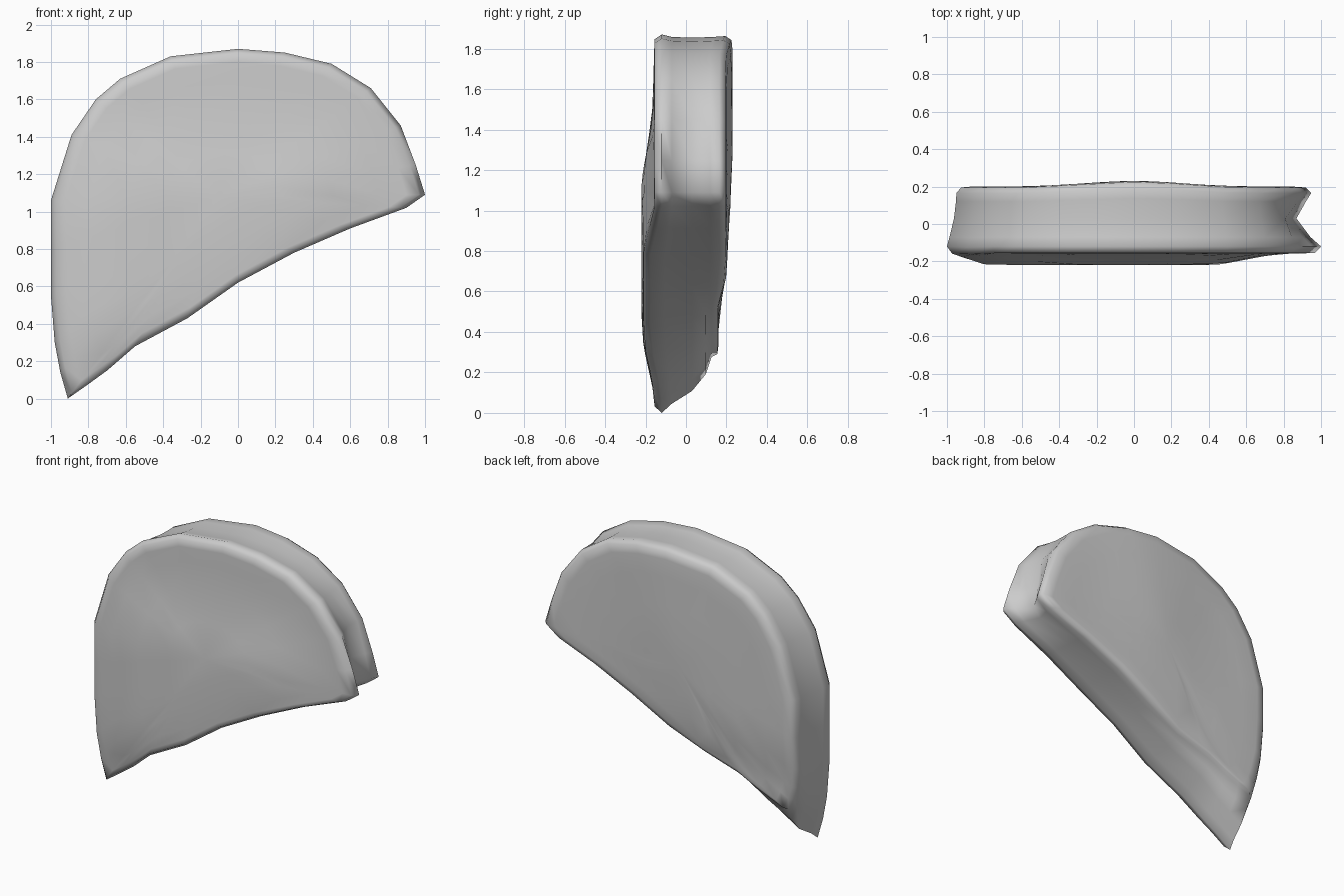
import bpy, bmesh

cube = bpy.data.objects.get("Cube")
if cube:
    bpy.data.objects.remove(cube)

# Single matte grey
grey = bpy.data.materials.new("light grey")
grey.use_nodes = True
colour = (0.6, 0.6, 0.6, 1)
grey.diffuse_color = colour
grey.node_tree.nodes["Principled BSDF"].inputs["Base Color"].default_value = colour

# Half-moon outline (x, z), clockwise from the low tip
outline = [(-.91, 0), (-.95, .14), (-.98, .3), (-1, .55), (-1, .8), (-1, 1.06), (-.89, 1.41),
           (-.76, 1.6), (-.63, 1.71), (-.36, 1.83), (0, 1.87), (.25, 1.85), (.5, 1.79),
           (.71, 1.66), (.87, 1.46), (.95, 1.25), (1, 1.09), (.9, 1.02), (.6, .91),
           (.3, .78), (0, .62), (-.27, .43), (-.55, .28), (-.7, .15), (-.81, .07)]
centre_x, centre_z = -.1, 1.08


def ramp(value, low, high):
    t = min(1, max(0, (value - low) / (high - low)))
    return t * t * (3 - 2 * t)


def front_bulge(x, z):
    """The front swells below the middle and thins again towards both tips."""
    return -.055 * ramp(-z, -1.5, -1.1) * ramp(-x, -.75, -.4) * ramp(z, .05, .4) * ramp(x, -1, -.8)


def back_bulge(x, z):
    """The back is fullest high in the middle and pinched at the low tip."""
    return .03 * ramp(-abs(x), -.6, 0) * ramp(z, .6, 1.3) - .04 * ramp(-z, -.7, -.5)


# Layers from front to back: depth, scale, side squeeze, tip lift, notch
layers = [(-.165, .3, 1, 0, 0), (-.165, .55, 1, 0, 0), (-.16, .78, 1, 0, 0),
          (-.157, .91, 1, 0, 0), (-.155, .97, 1, 0, 0), (-.12, 1, 1, 0, 0),
          (-.07, .985, 1, .05, .04), (.03, .98, .98, .15, .09), (.12, .985, .965, .3, .03),
          (.165, .99, .958, .45, 0), (.195, .965, .955, .45, 0), (.2, .9, .955, .45, 0),
          (.2, .75, .955, .4, 0), (.2, .5, .955, .3, 0), (.2, .25, .955, .2, 0)]

bm = bmesh.new()
rings = []
for depth, scale, squeeze, lift, notch in layers:
    ring = []
    for px, pz in outline:
        x = (centre_x + (px - centre_x) * scale) * squeeze
        z = centre_z + (pz - centre_z) * scale
        z += lift * max(0, .6 - z)
        x -= notch * ramp(px, .8, 1)
        bulge = front_bulge(x, z) * ramp(-depth, 0, .12) if depth < 0 else back_bulge(x, z) * ramp(depth, .05, .18)
        ring.append(bm.verts.new((x, depth + bulge, z)))
    rings.append(ring)

# Skin the layers and close both cheeks with fans
count = len(outline)
for a, b in zip(rings, rings[1:]):
    for i in range(count):
        j = (i + 1) % count
        bm.faces.new((a[i], a[j], b[j], b[i]))
for ring, y in ((rings[0], -.165 + front_bulge(centre_x, centre_z)),
                (rings[-1], .2 + back_bulge(centre_x, centre_z))):
    hub = bm.verts.new((centre_x, y, centre_z))
    for i in range(count):
        bm.faces.new((ring[i], ring[(i + 1) % count], hub))
bmesh.ops.recalc_face_normals(bm, faces=bm.faces)

mesh = bpy.data.meshes.new("half_moon_body")
bm.to_mesh(mesh)
bm.free()
mesh.materials.append(grey)
body = bpy.data.objects.new("half_moon_body", mesh)
bpy.context.collection.objects.link(body)

# Soft shading all over
bpy.context.view_layer.objects.active = body
body.select_set(True)
bpy.ops.object.shade_smooth_by_angle(angle=1.2)
